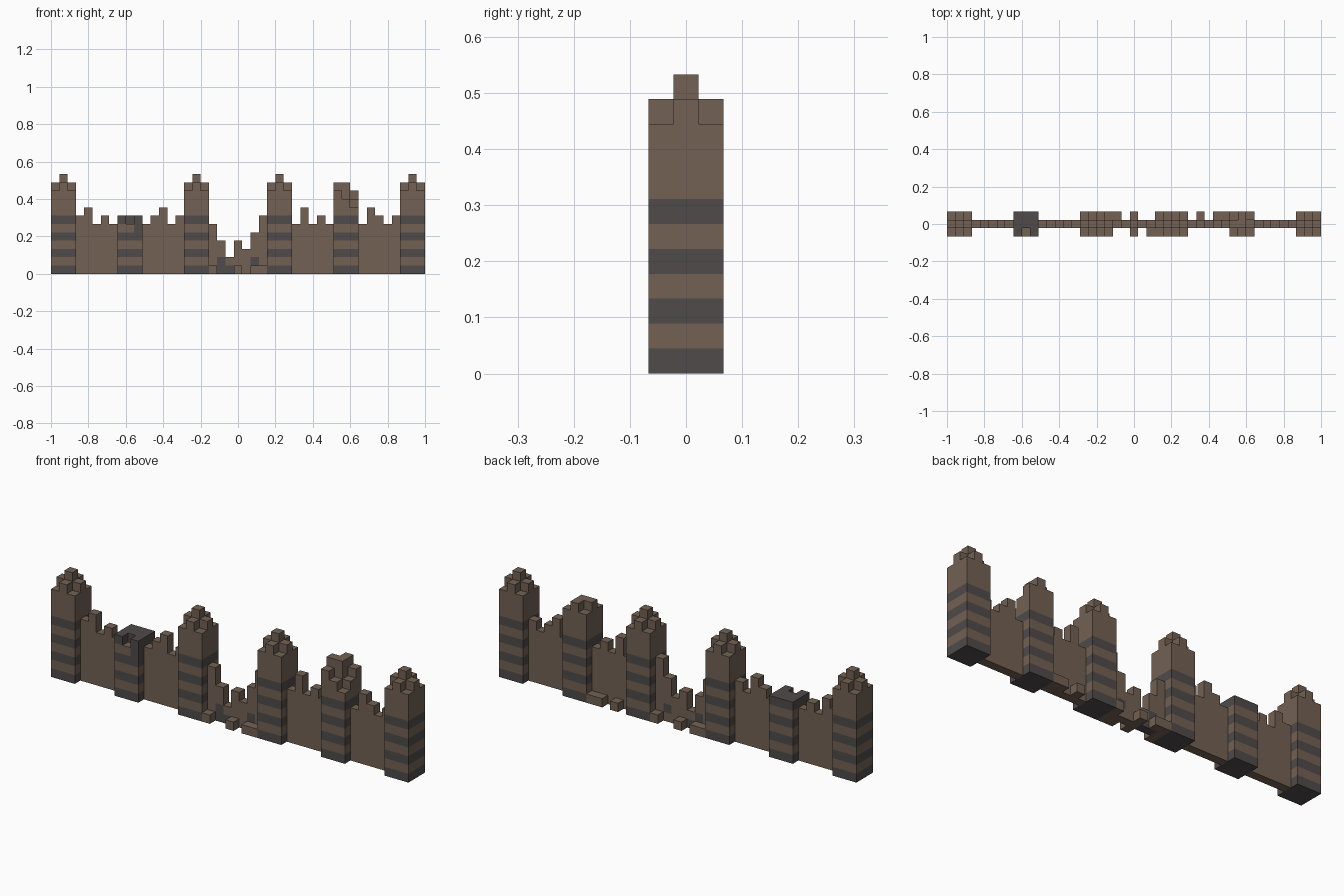
import bpy
import bmesh
from mathutils import Vector

default = bpy.data.objects.get("Cube")
if default:
    bpy.data.objects.remove(default)

SPAN = 45            # blocks along the wall
U = 2 / SPAN         # size of one block
BROWN, GREY = 0, 1


def material(name, rgb):
    m = bpy.data.materials.new(name)
    m.use_nodes = True
    colour = (*rgb, 1)
    m.diffuse_color = colour
    m.node_tree.nodes["Principled BSDF"].inputs["Base Color"].default_value = colour
    return m


MATERIALS = [material("brown stone", (0.17, 0.12, 0.087)),
             material("dark grey stone", (0.078, 0.070, 0.068))]

solid = {}           # block position -> colour, for the whole model
parts = {}           # part name -> its block positions


def put(part, pos, colour=BROWN):
    solid[pos] = colour
    parts.setdefault(part, set()).add(pos)


def wall(part, start, heights):
    """A one-block-thick wall with a stepped top."""
    for i, height in enumerate(heights):
        for z in range(height):
            put(part, (start + i, 0, z))


def tower(part, start, rows):
    """A square tower; rows of heights run from front to back."""
    for y, row in zip((-1, 0, 1), rows):
        for i, height in enumerate(row):
            for z in range(height):
                banded = z % 2 == 0 and z < 7
                put(part, (start + i, y, z), GREY if banded else BROWN)


# Towers: whole ones step up to a pinnacle, two are ruined
WHOLE = [(10, 11, 10), (11, 12, 11), (10, 11, 10)]
for part, start in (("right_end_tower", 0), ("right_gap_tower", 16),
                    ("left_gap_tower", 26), ("left_end_tower", 42)):
    tower(part, start, WHOLE)
tower("broken_tower", 8, [(7, 6, 7), (7, 7, 7), (7, 7, 7)])
put("broken_tower", (10, -1, 5), GREY)
tower("chipped_tower", 34, [(10, 9, 8), (11, 11, 9), (10, 11, 10)])

# Ragged walls between the towers
wall("right_outer_wall", 3, (7, 8, 6, 7, 6))
wall("right_inner_wall", 11, (6, 7, 8, 6, 7))
wall("collapsed_wall", 19, (6, 4, 2, 4, 3, 5, 7))
wall("left_inner_wall", 29, (6, 8, 6, 7, 6))
wall("left_outer_wall", 37, (6, 8, 7, 6, 7))

# Dark stones in the collapsed wall
for x, z in ((20, 0), (20, 1), (21, 0), (24, 1)):
    put("collapsed_wall", (x, 0, z), GREY)

# Fallen blocks on both sides
for x in (19, 22, 24, 25):
    put("front_rubble", (x, -1, 0))
for x in (19, 20, 22, 25, 30, 32, 33):
    put("back_rubble", (x, 1, 0))


def build(part, blocks):
    """Skin the exposed sides of the blocks and merge flat areas."""
    bm = bmesh.new()
    for pos in sorted(blocks):
        centre = Vector((pos[0] - SPAN // 2, pos[1], pos[2] + 0.5))
        for axis in range(3):
            for sign in (-1, 1):
                n = Vector((0, 0, 0))
                n[axis] = sign
                if tuple(int(p + d) for p, d in zip(pos, n)) in solid:
                    continue
                a = Vector((0, 0, 0))
                a[(axis + 1) % 3] = 1
                b = n.cross(a)
                corners = [centre + (n + s * a + t * b) / 2
                           for s, t in ((-1, -1), (1, -1), (1, 1), (-1, 1))]
                face = bm.faces.new([bm.verts.new(c * U) for c in corners])
                face.material_index = solid[pos]
    bmesh.ops.remove_doubles(bm, verts=bm.verts[:], dist=U / 100)
    bmesh.ops.dissolve_limit(bm, angle_limit=0.01, verts=bm.verts[:],
                             edges=bm.edges[:], delimit={'MATERIAL'})
    mesh = bpy.data.meshes.new(part)
    bm.to_mesh(mesh)
    bm.free()
    for m in MATERIALS:
        mesh.materials.append(m)
    bpy.context.collection.objects.link(bpy.data.objects.new(part, mesh))


for part, blocks in parts.items():
    build(part, blocks)
